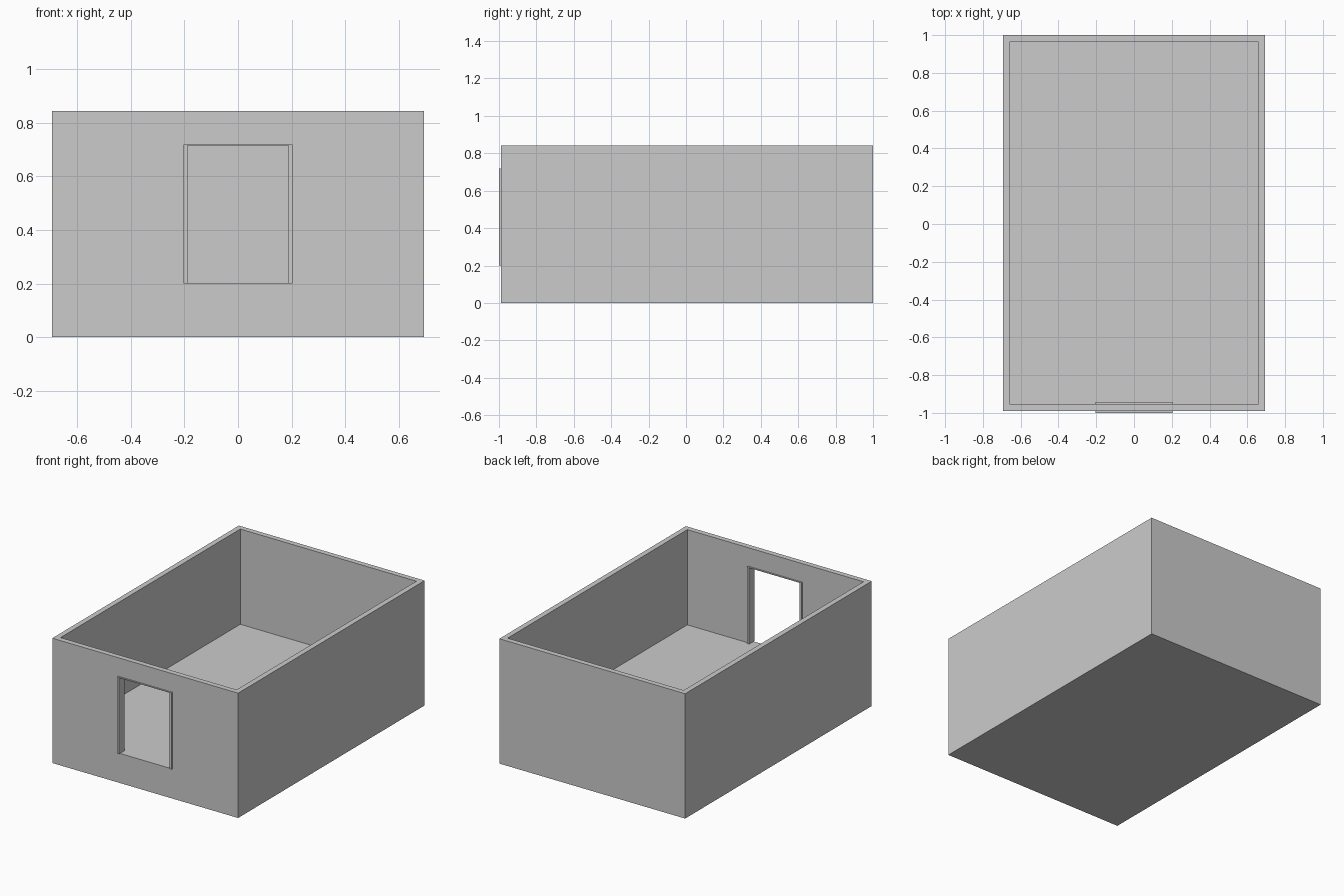
import bpy
import bmesh
from mathutils import Vector

if "Cube" in bpy.data.objects:
    bpy.data.objects.remove(bpy.data.objects["Cube"])


def box(name, lo, hi):
    """Axis-aligned box between two corners."""
    lo, hi = Vector(lo), Vector(hi)
    bm = bmesh.new()
    bmesh.ops.create_cube(bm, size=1)
    for v in bm.verts:
        v.co = (lo + hi) / 2 + v.co * (hi - lo)
    mesh = bpy.data.meshes.new(name)
    bm.to_mesh(mesh)
    bm.free()
    ob = bpy.data.objects.new(name, mesh)
    bpy.context.collection.objects.link(ob)
    return ob


def cut(target, cutter):
    cutter.hide_render = True
    cutter.hide_set(True)
    mod = target.modifiers.new(cutter.name, 'BOOLEAN')
    mod.operation = 'DIFFERENCE'
    mod.solver = 'EXACT'
    mod.object = cutter


W, H, T = 0.694, 0.843, 0.036      # half width, height, wall thickness
FRONT, BACK, FLOOR = -0.99, 1.0, 0.2
DOOR, DOOR_TOP = 0.203, 0.718      # half width and top of the doorway

# Walls with raised floor
room = box("room_walls_and_floor", (-W, FRONT, 0), (W, BACK, H))
cut(room, box("room_cutter", (-W + T, FRONT + T, FLOOR), (W - T, BACK - T, H + 0.2)))
cut(room, box("doorway_cutter", (-DOOR, FRONT - 0.1, FLOOR), (DOOR, FRONT + 0.1, DOOR_TOP)))

# Door frame, standing slightly proud of the wall on both sides
F0, F1, J, L = -1.0, -0.943, 0.015, 0.004
for side, name in ((-1, "left_door_jamb"), (1, "right_door_jamb")):
    a, b = sorted((side * DOOR, side * (DOOR - J)))
    box(name, (a, F0, FLOOR), (b, F1, DOOR_TOP))
box("door_lintel", (-DOOR + J, F0, DOOR_TOP - L), (DOOR - J, F1, DOOR_TOP))
